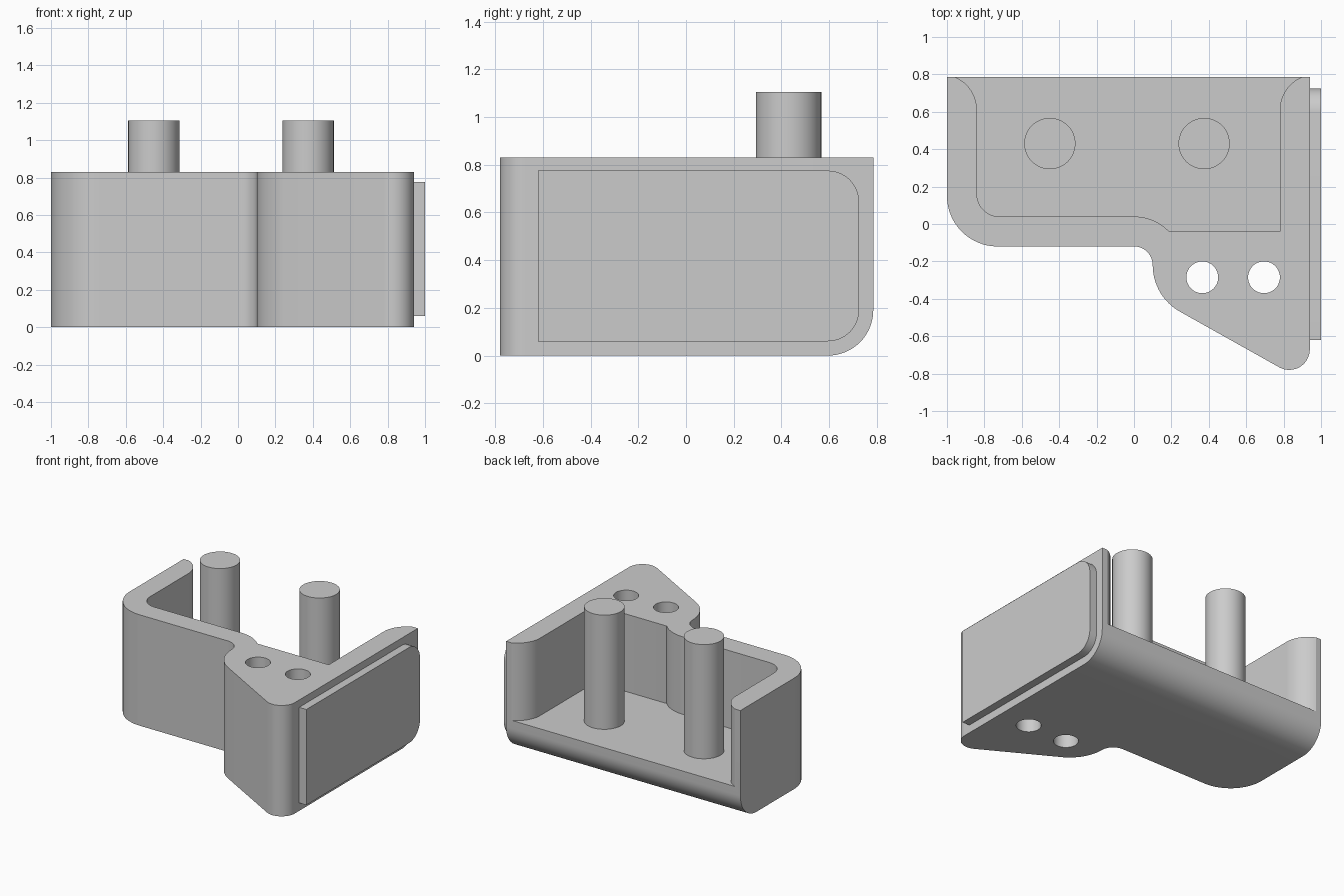
import bpy, bmesh
from math import radians, cos, sin
from mathutils import Matrix

if "Cube" in bpy.data.objects:
    bpy.data.objects.remove(bpy.data.objects["Cube"])

grey = bpy.data.materials.new("plain grey")
grey.use_nodes = True
colour = (0.6, 0.6, 0.6, 1)
grey.diffuse_color = colour
grey.node_tree.nodes["Principled BSDF"].inputs["Base Color"].default_value = colour

# Maps a profile drawn in (y, z) so that its extrusion runs along x
ALONG_X = Matrix(((0, 0, 1, 0), (1, 0, 0, 0), (0, 1, 0, 0), (0, 0, 0, 1)))


def arc(cx, cy, r, start, end, steps=16):
    angles = [radians(start + (end - start) * i / steps) for i in range(steps + 1)]
    return [(cx + r * cos(a), cy + r * sin(a)) for a in angles]


def prism(name, outline, low, high, matrix=Matrix()):
    bm = bmesh.new()
    base = bm.faces.new([bm.verts.new((x, y, low)) for x, y in outline])
    top = bmesh.ops.extrude_face_region(bm, geom=[base])["geom"]
    bmesh.ops.translate(bm, vec=(0, 0, high - low),
                        verts=[v for v in top if isinstance(v, bmesh.types.BMVert)])
    bm.transform(matrix)
    bmesh.ops.recalc_face_normals(bm, faces=bm.faces)
    mesh = bpy.data.meshes.new(name)
    bm.to_mesh(mesh)
    bm.free()
    mesh.materials.append(grey)
    ob = bpy.data.objects.new(name, mesh)
    bpy.context.collection.objects.link(ob)
    return ob


def circle(x, y, r):
    return arc(x, y, r, 0, 360, 48)[:-1]


def select_only(ob):
    bpy.ops.object.select_all(action='DESELECT')
    ob.select_set(True)
    bpy.context.view_layer.objects.active = ob


def combine(ob, cutter, operation):
    cutter.hide_render = True
    mod = ob.modifiers.new(cutter.name, 'BOOLEAN')
    mod.object, mod.operation, mod.solver = cutter, operation, 'EXACT'
    select_only(ob)
    bpy.ops.object.modifier_apply(modifier=mod.name)
    bpy.data.objects.remove(cutter)


HEIGHT, FLOOR, BACK = 0.83, 0.25, 0.785

# Bracket body, seen from above
outline = ([(0.94, BACK), (-1, BACK)]
           + arc(-0.73, 0.15, 0.27, 180, 270)
           + arc(0, -0.22, 0.1, 90, 0)
           + arc(0.385, -0.22, 0.285, 180, 241.4)[1:]
           + arc(0.83, -0.67, 0.11, 241.4, 360))
body = prism("bracket_body", outline, 0, HEIGHT)

# Rounded lower back edge
side = [(-1, -0.1), (0.4, -0.1), (0.4, 0)] + arc(BACK - 0.19, 0.19, 0.19, 270, 360) \
    + [(BACK, 0.5), (BACK + 0.1, 0.5), (BACK + 0.1, 1), (-1, 1)]
combine(body, prism("side_profile", side, -1.2, 1.2, ALONG_X), 'INTERSECT')

# Open pocket with flared walls at the back
pocket = ([(0.89, 0.9), (-0.94, 0.9)]
          + arc(-1.03, 0.61, 0.19, 67, 0)
          + arc(-0.72, 0.16, 0.12, 180, 270)
          + arc(0, -0.22, 0.26, 90, 44)
          + [(0.19, -0.04), (0.78, -0.04)]
          + arc(0.97, 0.61, 0.19, 180, 113))
combine(body, prism("pocket_cutter", pocket, FLOOR, 1.0), 'DIFFERENCE')

# Screw holes
for x in (0.365, 0.695):
    combine(body, prism("hole_cutter", circle(x, -0.285, 0.085), -0.2, 1.2), 'DIFFERENCE')

# Two upright pins
pins = [prism(name, circle(x, 0.43, 0.137), FLOOR - 0.02, 1.105)
        for name, x in (("right_pin", -0.45), ("left_pin", 0.375))]

# Raised pad on the flat side, rounded toward the back
pad_outline = ([(-0.62, 0.775), (-0.62, 0.06)]
               + arc(0.595, 0.19, 0.13, 270, 360)
               + arc(0.595, 0.645, 0.13, 0, 90))
pad = prism("side_pad", pad_outline, 0.935, 1.0, ALONG_X)

for ob in [body, pad] + pins:
    select_only(ob)
    bpy.ops.object.shade_smooth_by_angle(angle=radians(30))
